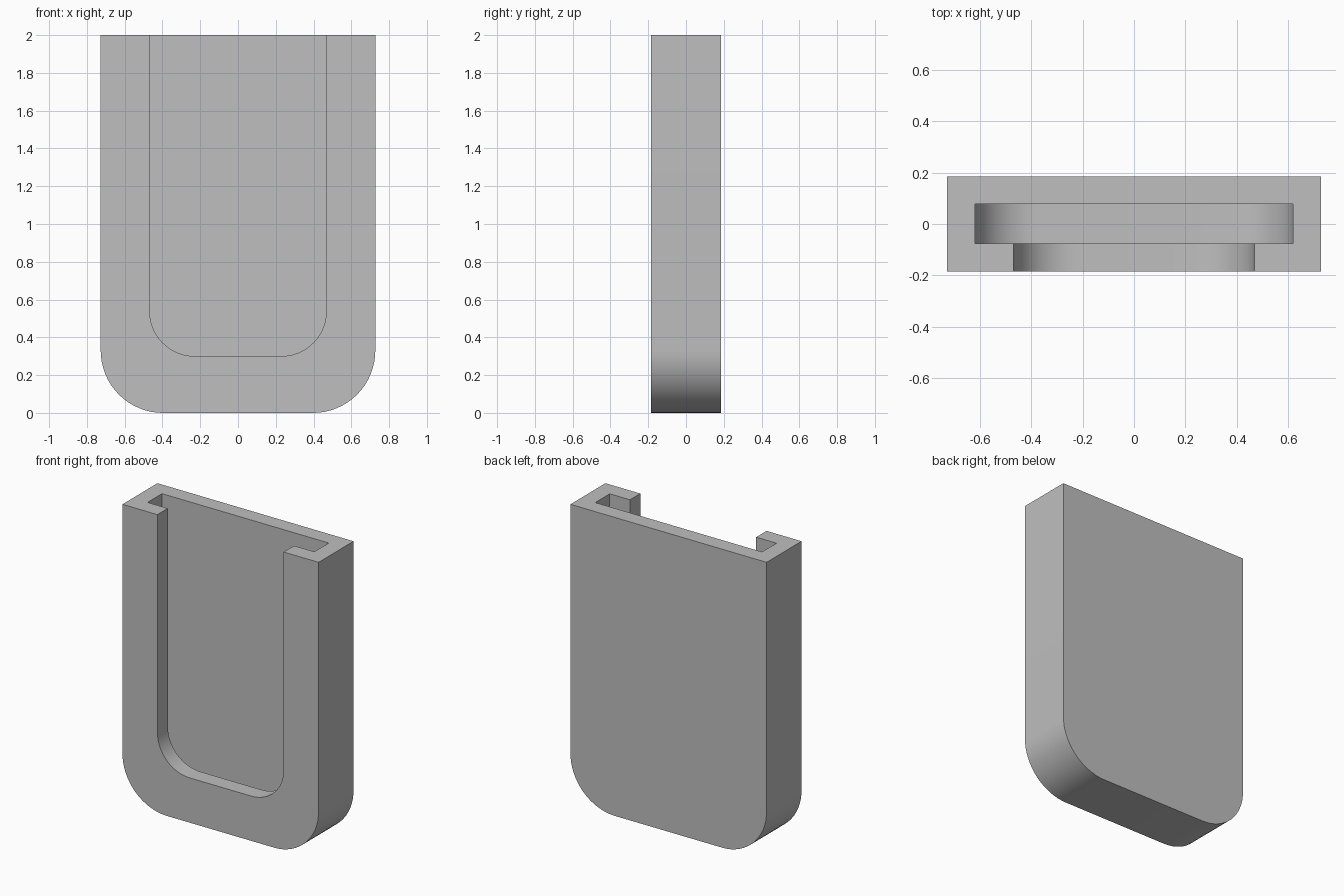
import bpy
import bmesh
import math

if "Cube" in bpy.data.objects:
    bpy.data.objects.remove(bpy.data.objects["Cube"])


def u_prism(name, half_w, z_bottom, z_top, radius, y0, y1, steps=16):
    """Prism along y with a flat top and two rounded bottom corners."""
    outline = [(half_w, z_top), (-half_w, z_top)]
    for cx, start in ((-half_w + radius, math.pi), (half_w - radius, 1.5 * math.pi)):
        for i in range(steps + 1):
            a = start + 0.5 * math.pi * i / steps
            outline.append((cx + radius * math.cos(a),
                            z_bottom + radius + radius * math.sin(a)))
    bm = bmesh.new()
    face = bm.faces.new([bm.verts.new((x, y0, z)) for x, z in outline])
    new = bmesh.ops.extrude_face_region(bm, geom=[face])["geom"]
    bmesh.ops.translate(bm, vec=(0, y1 - y0, 0),
                        verts=[v for v in new if isinstance(v, bmesh.types.BMVert)])
    bmesh.ops.recalc_face_normals(bm, faces=bm.faces)
    mesh = bpy.data.meshes.new(name)
    bm.to_mesh(mesh)
    bm.free()
    obj = bpy.data.objects.new(name, mesh)
    bpy.context.collection.objects.link(obj)
    return obj


grey = bpy.data.materials.new("light grey")
grey.diffuse_color = (0.52, 0.52, 0.52, 1)
grey.use_nodes = True
grey.node_tree.nodes["Principled BSDF"].inputs["Base Color"].default_value = grey.diffuse_color

# Solid body of the holder
holder = u_prism("card_holder", 0.727, 0.0, 2.0, 0.33, -0.185, 0.185)
holder.data.materials.append(grey)

# Inner slot, open at the top, and the narrower front window
cutters = [
    u_prism("slot_cutter", 0.618, 0.15, 2.2, 0.24, -0.075, 0.078),
    u_prism("window_cutter", 0.468, 0.30, 2.2, 0.24, -0.4, 0.0),
]
bpy.context.view_layer.objects.active = holder
holder.select_set(True)
for cutter in cutters:
    cutter.hide_render = True
    cutter.select_set(False)
    mod = holder.modifiers.new("cut", 'BOOLEAN')
    mod.operation = 'DIFFERENCE'
    mod.solver = 'EXACT'
    mod.object = cutter
    bpy.ops.object.modifier_apply(modifier=mod.name)
    bpy.data.objects.remove(cutter, do_unlink=True)

# Smooth rounded corners, crisp edges
bpy.ops.object.shade_smooth_by_angle(angle=math.radians(30))
